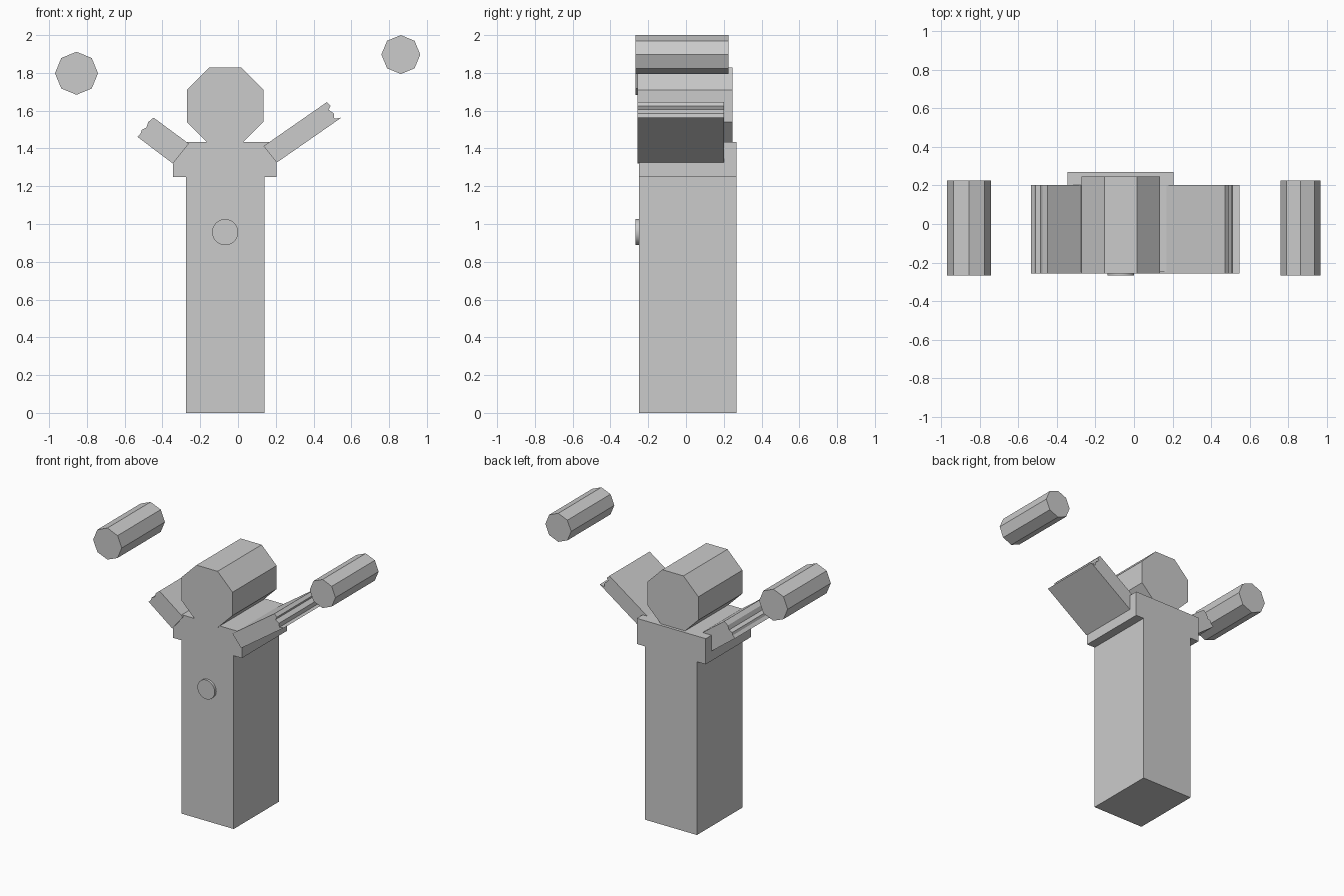
import bpy
import bmesh
from math import cos, sin, tau

cube = bpy.data.objects.get("Cube")
if cube:
    bpy.data.objects.remove(cube, do_unlink=True)

# Single plain colour
grey = bpy.data.materials.new("plain grey")
grey.use_nodes = True
colour = (0.6, 0.6, 0.6, 1)
grey.diffuse_color = colour
grey.node_tree.nodes["Principled BSDF"].inputs["Base Color"].default_value = colour


def extrude_profile(name, outline, front, back):
    """Extrude an (x, z) outline along y into a closed solid."""
    bm = bmesh.new()
    face = bm.faces.new([bm.verts.new((x, front, z)) for x, z in outline])
    extruded = bmesh.ops.extrude_face_region(bm, geom=[face])["geom"]
    moved = [v for v in extruded if isinstance(v, bmesh.types.BMVert)]
    bmesh.ops.translate(bm, verts=moved, vec=(0, back - front, 0))
    bmesh.ops.recalc_face_normals(bm, faces=bm.faces)
    mesh = bpy.data.meshes.new(name)
    bm.to_mesh(mesh)
    bm.free()
    mesh.materials.append(grey)
    obj = bpy.data.objects.new(name, mesh)
    bpy.context.collection.objects.link(obj)
    return obj


def ring(x, z, radius, sides, turn=0.0):
    """Regular polygon, turned by a fraction of one side."""
    angles = [tau * (i + turn) / sides for i in range(sides)]
    return [(x + radius * cos(a), z + radius * sin(a)) for a in angles]


# Body with a wider shoulder block
extrude_profile("body", [
    (-0.275, 0), (0.14, 0), (0.14, 1.25), (0.205, 1.25), (0.205, 1.435),
    (-0.345, 1.435), (-0.345, 1.25), (-0.275, 1.25)], -0.249, 0.268)

# Octagonal head
extrude_profile("head", ring(-0.068, 1.625, 0.22, 8, 0.5), -0.256, 0.247)

# Arms with ragged outer ends
extrude_profile("left_arm", [
    (0.135, 1.412), (0.205, 1.325), (0.547, 1.563), (0.51, 1.557),
    (0.507, 1.585), (0.48, 1.605), (0.49, 1.625), (0.47, 1.645)],
    -0.257, 0.202)
extrude_profile("right_arm", [
    (-0.26, 1.425), (-0.345, 1.32), (-0.533, 1.462), (-0.515, 1.48),
    (-0.51, 1.498), (-0.485, 1.51), (-0.475, 1.54), (-0.447, 1.563)],
    -0.257, 0.202)

# Floating octagonal hands
extrude_profile("left_hand", ring(0.862, 1.897, 0.103, 8), -0.267, 0.225)
extrude_profile("right_hand", ring(-0.855, 1.798, 0.114, 8), -0.267, 0.225)

# Round button on the chest
button = extrude_profile("button", ring(-0.068, 0.957, 0.069, 40), -0.267, -0.24)
bpy.context.view_layer.objects.active = button
button.select_set(True)
bpy.ops.object.shade_smooth_by_angle()
button.select_set(False)
